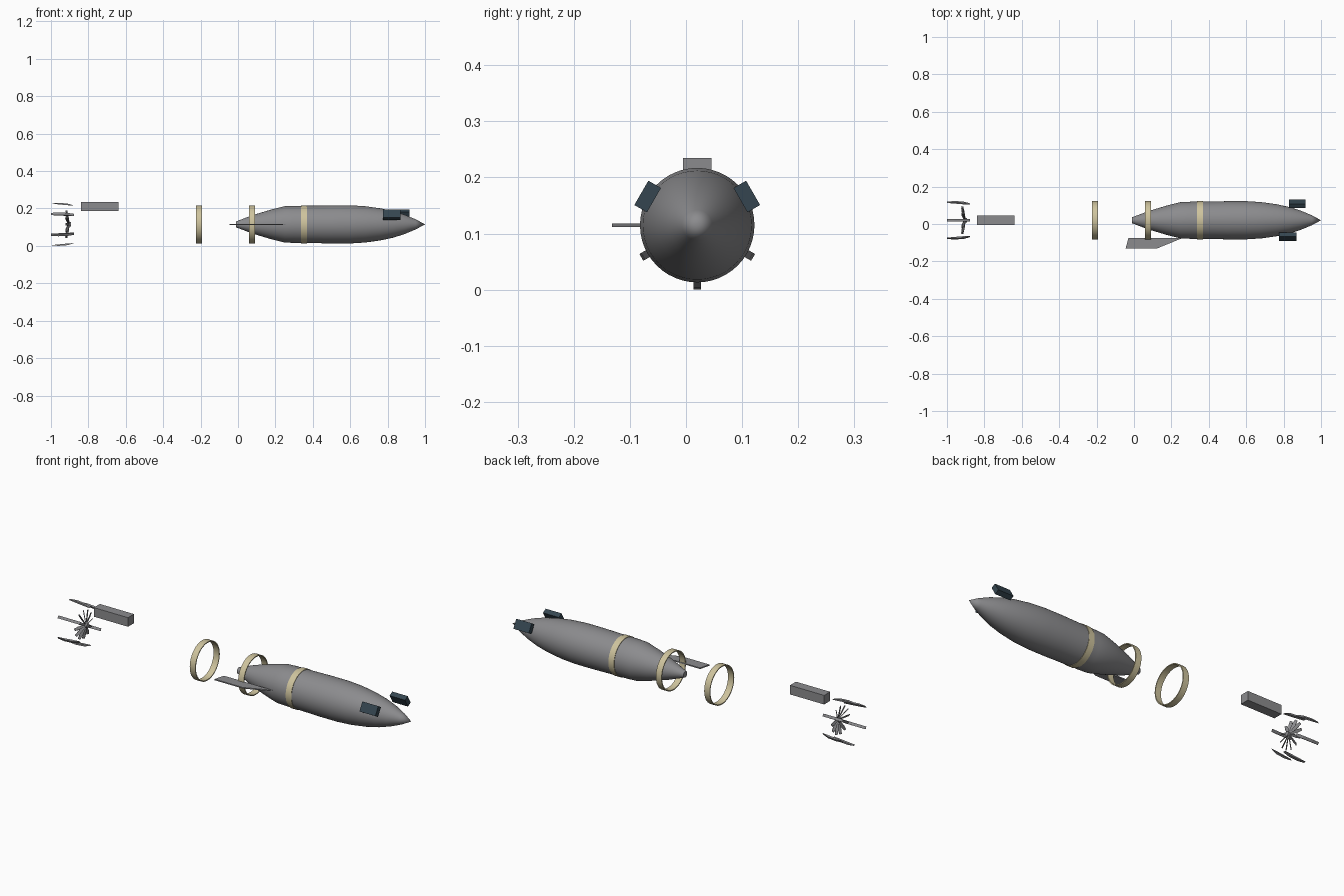
import bpy, bmesh, math
from mathutils import Matrix, Vector

cube = bpy.data.objects.get("Cube")
if cube:
    bpy.data.objects.remove(cube, do_unlink=True)

AXIS = Vector((0, 0.02, 0.115))  # the long axis of the body runs along x here


def material(name, rgb):
    m = bpy.data.materials.new(name)
    m.use_nodes = True
    m.diffuse_color = (*rgb, 1)
    m.node_tree.nodes["Principled BSDF"].inputs["Base Color"].default_value = (*rgb, 1)
    return m


GREY = material("steel grey", (0.26, 0.26, 0.27))
CREAM = material("cream", (0.62, 0.55, 0.34))
NAVY = material("dark navy", (0.035, 0.06, 0.08))


def finish(bm, name, mat, smooth=False):
    bmesh.ops.recalc_face_normals(bm, faces=bm.faces)
    mesh = bpy.data.meshes.new(name)
    bm.to_mesh(mesh)
    bm.free()
    mesh.materials.append(mat)
    obj = bpy.data.objects.new(name, mesh)
    bpy.context.collection.objects.link(obj)
    if smooth:
        bpy.ops.object.select_all(action='DESELECT')
        obj.select_set(True)
        bpy.context.view_layer.objects.active = obj
        bpy.ops.object.shade_smooth_by_angle(angle=math.radians(35))
    return obj


def lathe(name, profile, mat, closed=False, steps=48):
    """Spin (x, radius) points around the long axis."""
    bm = bmesh.new()
    vs = [bm.verts.new(AXIS + Vector((x, 0, r))) for x, r in profile]
    pairs = list(zip(vs, vs[1:])) + ([(vs[-1], vs[0])] if closed else [])
    edges = [bm.edges.new(p) for p in pairs]
    bmesh.ops.spin(bm, geom=vs + edges, cent=AXIS, axis=(1, 0, 0),
                   angle=math.tau, steps=steps)
    bmesh.ops.remove_doubles(bm, verts=bm.verts, dist=0.0002)
    return finish(bm, name, mat, True)


def prism(bm, outline, direction, matrix=Matrix()):
    """Extrude an outline centred on its plane."""
    d = Vector(direction)
    face = bm.faces.new([bm.verts.new(matrix @ (Vector(p) - d / 2)) for p in outline])
    out = bmesh.ops.extrude_face_region(bm, geom=[face])["geom"]
    moved = [v for v in out if isinstance(v, bmesh.types.BMVert)]
    bmesh.ops.translate(bm, verts=moved, vec=matrix.to_3x3() @ d)


def around(degrees):
    """Placement that turns +z to the given angle in the y-z plane."""
    return Matrix.Translation(AXIS) @ Matrix.Rotation(math.radians(degrees - 90), 4, 'X')


def box(name, x0, x1, radius, width, depth, degrees, mat):
    bm = bmesh.new()
    place = around(degrees) @ Matrix.Translation(((x0 + x1) / 2, 0, radius))
    bmesh.ops.create_cube(bm, size=1, matrix=place @ Matrix.Diagonal((x1 - x0, width, depth, 1)))
    return finish(bm, name, mat)


# Streamlined body
lathe("body", [(-0.01, 0), (-0.01, 0.016), (0.08, 0.05), (0.17, 0.077), (0.25, 0.097),
               (0.3, 0.099), (0.4, 0.1), (0.5, 0.102), (0.6, 0.102), (0.68, 0.097),
               (0.76, 0.086), (0.83, 0.071), (0.89, 0.052), (0.95, 0.027), (1.0, 0)], GREY)

# Clamp rings: two loose ones and one fitted around the body
for name, x in (("rear_ring", -0.225), ("middle_ring", 0.058), ("body_band", 0.336)):
    lathe(name, [(x, 0.097), (x, 0.102), (x + 0.033, 0.102), (x + 0.033, 0.097)], CREAM, True)

# Single swept side fin
bm = bmesh.new()
prism(bm, [(-0.03, -0.075, 0.115), (-0.045, -0.132, 0.115), (0.12, -0.132, 0.115),
           (0.26, -0.075, 0.115)], (0, 0, 0.006))
finish(bm, "side_fin", GREY)

# Detached blocks
box("right_sensor", 0.775, 0.868, 0.102, 0.05, 0.026, 150, NAVY)
box("left_sensor", 0.828, 0.918, 0.102, 0.05, 0.026, 30, NAVY)
box("top_block", -0.84, -0.64, 0.096, 0.05, 0.048, 90, GREY)

# Six slim outer tail blades
bm = bmesh.new()
for i in range(6):
    prism(bm, [(-1.0, 0, 0.111), (-0.96, 0, 0.115), (-0.91, 0, 0.111), (-0.876, 0, 0.1),
               (-0.92, 0, 0.103), (-0.97, 0, 0.108)], (0, 0.014, 0), around(90 + i * 60))
finish(bm, "tail_blades", GREY)

# Rotor of thin raked petals
bm = bmesh.new()
for i in range(12):
    rake = Matrix.Translation((-0.903, 0, 0)) @ Matrix.Rotation(math.radians(-12), 4, 'Y')
    pitch = Matrix.Rotation(math.radians(40), 4, 'Z')
    prism(bm, [(0, -0.004, 0.006), (0, 0.004, 0.006), (0, 0.008, 0.05), (0, 0.006, 0.075),
               (0, -0.006, 0.075), (0, -0.008, 0.05)], (0.004, 0, 0),
          around(i * 30) @ rake @ pitch)
finish(bm, "rotor", GREY)
lathe("rotor_hub", [(-0.915, 0), (-0.915, 0.012), (-0.892, 0.012), (-0.892, 0)], GREY, steps=12)
